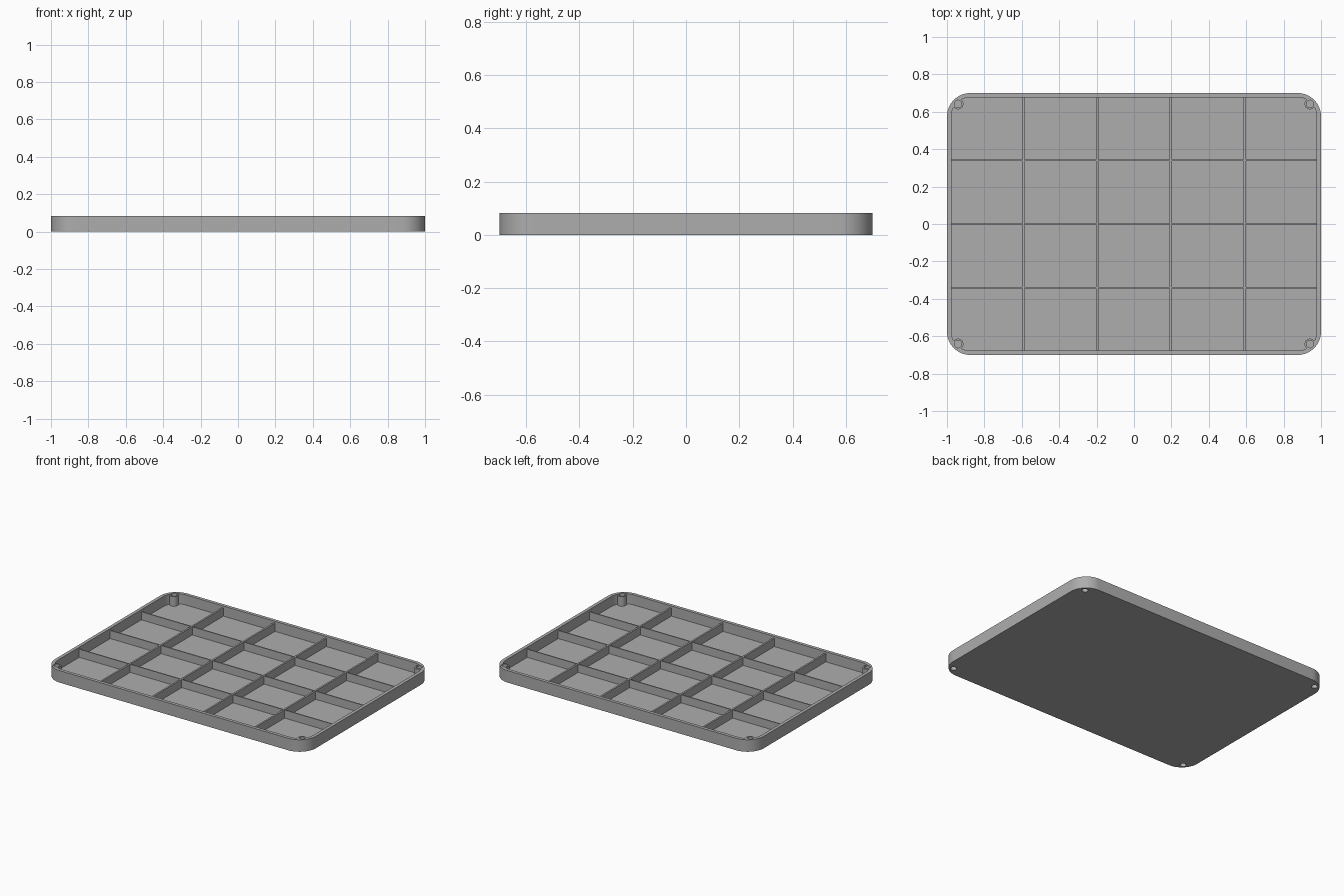
import bpy, bmesh, math

old = bpy.data.objects.get("Cube")
if old:
    bpy.data.objects.remove(old)

grey = bpy.data.materials.new("plain grey")
grey.use_nodes = True
colour = (0.42, 0.42, 0.42, 1)
grey.diffuse_color = colour
grey.node_tree.nodes["Principled BSDF"].inputs["Base Color"].default_value = colour

HEIGHT, FLOOR, RIB_TOP = 0.083, 0.013, 0.07
HALF_X, HALF_Y, WALL, RADIUS = 1.0, 0.7, 0.023, 0.125


def finish(name, bm):
    bmesh.ops.recalc_face_normals(bm, faces=bm.faces)
    mesh = bpy.data.meshes.new(name)
    bm.to_mesh(mesh)
    bm.free()
    mesh.materials.append(grey)
    obj = bpy.data.objects.new(name, mesh)
    bpy.context.collection.objects.link(obj)
    return obj


def rounded_slab(name, hx, hy, r, z0, z1, steps=16):
    """Extruded rectangle with rounded corners."""
    bm = bmesh.new()
    ring = []
    for corner, (sx, sy) in enumerate([(1, 1), (-1, 1), (-1, -1), (1, -1)]):
        for i in range(steps + 1):
            a = (corner + i / steps) * math.pi / 2
            ring.append(bm.verts.new((sx * (hx - r) + r * math.cos(a),
                                      sy * (hy - r) + r * math.sin(a), z0)))
    face = bm.faces.new(ring)
    top = bmesh.ops.extrude_face_region(bm, geom=[face])["geom"]
    bmesh.ops.translate(bm, vec=(0, 0, z1 - z0),
                        verts=[v for v in top if isinstance(v, bmesh.types.BMVert)])
    return finish(name, bm)


def box(name, x0, x1, y0, y1, z0, z1):
    bm = bmesh.new()
    bmesh.ops.create_cube(bm, size=1)
    bmesh.ops.scale(bm, vec=(x1 - x0, y1 - y0, z1 - z0), verts=bm.verts)
    bmesh.ops.translate(bm, vec=((x0 + x1) / 2, (y0 + y1) / 2, (z0 + z1) / 2), verts=bm.verts)
    return finish(name, bm)


def cylinder(name, x, y, r, z0, z1):
    bm = bmesh.new()
    bmesh.ops.create_cone(bm, cap_ends=True, segments=32, radius1=r, radius2=r, depth=z1 - z0)
    bmesh.ops.translate(bm, vec=(x, y, (z0 + z1) / 2), verts=bm.verts)
    return finish(name, bm)


def combine(obj, tool, operation):
    """Apply a boolean and discard the helper."""
    tool.hide_render = True
    mod = obj.modifiers.new("combine", "BOOLEAN")
    mod.operation, mod.object, mod.solver = operation, tool, "EXACT"
    bpy.ops.object.select_all(action="DESELECT")
    bpy.context.view_layer.objects.active = obj
    obj.select_set(True)
    bpy.ops.object.modifier_apply(modifier=mod.name)
    bpy.data.objects.remove(tool)


# Hollow tray with rounded corners
tray = rounded_slab("tray", HALF_X, HALF_Y, RADIUS, 0, HEIGHT)
cavity = rounded_slab("cavity_cutter", HALF_X - WALL, HALF_Y - WALL, RADIUS - WALL,
                      FLOOR, HEIGHT + 0.1)
combine(tray, cavity, "DIFFERENCE")

# Corner screw posts, drilled from above and below
for sx in (-1, 1):
    for sy in (-1, 1):
        x, y = sx * 0.941, sy * 0.642
        combine(tray, cylinder("post", x, y, 0.029, FLOOR / 2, HEIGHT - 0.003), "UNION")
        combine(tray, cylinder("top_hole", x, y, 0.02, 0.045, HEIGHT + 0.1), "DIFFERENCE")
        combine(tray, cylinder("bottom_hole", x, y, 0.02, -0.1, 0.04), "DIFFERENCE")

bpy.ops.object.shade_smooth_by_angle(angle=math.radians(30))

# Dividers crossing the tray both ways
END = WALL / 2
for i, x in enumerate((-0.592, -0.197, 0.197, 0.592)):
    box(f"cross_divider_{i + 1}", x - 0.006, x + 0.006,
        -HALF_Y + END, HALF_Y - END, FLOOR / 2, RIB_TOP)
for i, y in enumerate((-0.34, 0, 0.34)):
    box(f"long_divider_{i + 1}", -HALF_X + END, HALF_X - END,
        y - 0.004, y + 0.004, FLOOR / 2, RIB_TOP - 0.001)
